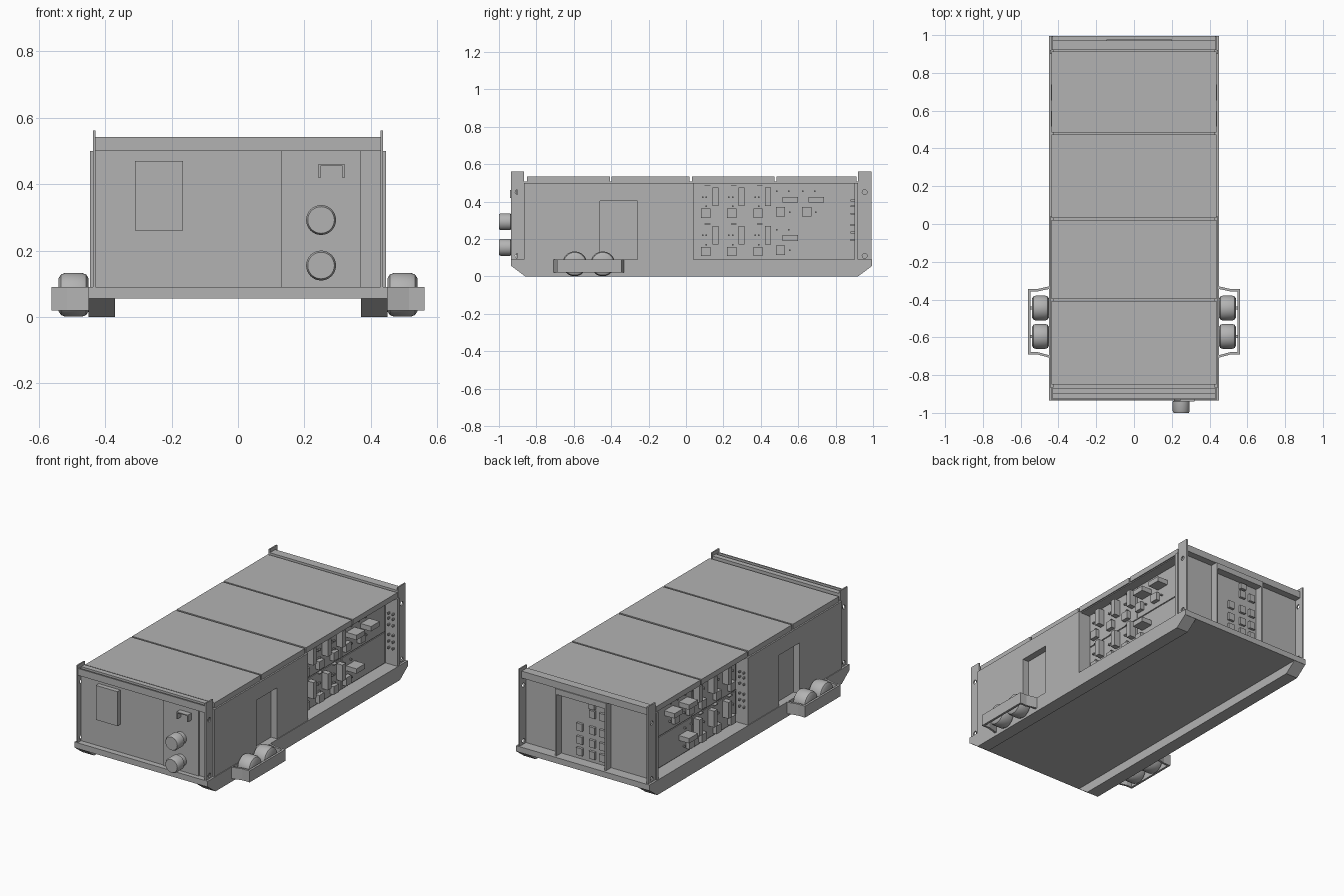
import bpy, bmesh, math
from mathutils import Matrix

if "Cube" in bpy.data.objects:
    bpy.data.objects.remove(bpy.data.objects["Cube"], do_unlink=True)

grey = bpy.data.materials.new("plain_grey")
grey.use_nodes = True
COL = (0.45, 0.45, 0.45, 1)
grey.diffuse_color = COL
grey.node_tree.nodes["Principled BSDF"].inputs["Base Color"].default_value = COL


def finish(name, bm, smooth=False):
    bmesh.ops.recalc_face_normals(bm, faces=bm.faces)
    me = bpy.data.meshes.new(name)
    bm.to_mesh(me)
    bm.free()
    me.materials.append(grey)
    ob = bpy.data.objects.new(name, me)
    bpy.context.scene.collection.objects.link(ob)
    if smooth:
        bpy.ops.object.select_all(action="DESELECT")
        ob.select_set(True)
        bpy.context.view_layer.objects.active = ob
        bpy.ops.object.shade_smooth_by_angle(angle=math.radians(35))
    return ob


def add_box(bm, x, y, z):
    """Box from three (low, high) ranges."""
    c = [(r[0] + r[1]) / 2 for r in (x, y, z)]
    d = [abs(r[1] - r[0]) for r in (x, y, z)]
    bmesh.ops.create_cube(bm, size=1, matrix=Matrix.Translation(c) @ Matrix.Diagonal((*d, 1)))


def boxes(name, *ranges):
    bm = bmesh.new()
    for r in ranges:
        add_box(bm, *r)
    return finish(name, bm)


def prism(name, points, axis, lo, hi):
    """Extrude an outline along x (points are y,z) or z (points are x,y)."""
    bm = bmesh.new()
    to3 = (lambda p: (lo, *p)) if axis == "x" else (lambda p: (*p, lo))
    face = bm.faces.new([bm.verts.new(to3(p)) for p in points])
    new = bmesh.ops.extrude_face_region(bm, geom=[face])["geom"]
    move = (hi - lo, 0, 0) if axis == "x" else (0, 0, hi - lo)
    bmesh.ops.translate(bm, vec=move, verts=[v for v in new if isinstance(v, bmesh.types.BMVert)])
    return finish(name, bm)


def lathe(name, profile, centre, axis, steps=32):
    """Spin (radius, offset) points about an axis through centre."""
    bm = bmesh.new()
    vs = [bm.verts.new((r, 0, h)) for r, h in profile]
    edges = [bm.edges.new(p) for p in zip(vs, vs[1:])]
    bmesh.ops.spin(bm, geom=vs + edges, cent=(0, 0, 0), axis=(0, 0, 1), angle=math.tau, steps=steps)
    bmesh.ops.remove_doubles(bm, verts=bm.verts, dist=1e-5)
    turn = Matrix.Rotation(math.pi / 2, 4, "Y" if axis == "x" else "X")
    bmesh.ops.transform(bm, matrix=Matrix.Translation(centre) @ turn, verts=bm.verts)
    return finish(name, bm, True)


# Base slab, body core and end walls
boxes("base_slab", ((-.45, .45), (-.935, .995), (.055, .09)))
boxes("body_core", ((-.365, .365), (-.895, .925), (.09, .5)))
boxes("front_wall", ((-.43, .43), (-.9, -.86), (.09, .5)))
boxes("back_wall", ((-.43, .43), (.9, .93), (.09, .5)))

# Roof lids and end rails
for i, (a, b) in enumerate([(-.85, -.407), (-.397, .02), (.032, .474), (.484, .912)]):
    boxes(f"roof_lid_{i}", ((-.437, .437), (a, b), (.5, .533)))
boxes("roof_deck", ((-.43, .43), (-.865, .92), (.495, .508)))
boxes("front_rail", ((-.43, .43), (-.93, -.922), (.5, .542)), ((-.43, .43), (-.93, -.865), (.5, .508)),
      ((-.43, .43), (-.9, -.868), (.5, .542)))
boxes("back_rail", ((-.43, .43), (.92, .972), (.5, .542)))

# Cutter for the holes in the corner plates
bm = bmesh.new()
for y in (-.9, .955):
    for z in (.11, .45):
        place = Matrix.Translation((0, y, z)) @ Matrix.Rotation(math.pi / 2, 4, "Y")
        bmesh.ops.create_cone(bm, cap_ends=True, segments=20, radius1=.013, radius2=.013, depth=1.2, matrix=place)
hole_cutter = finish("hole_cutter", bm)
hole_cutter.hide_render = True
hole_cutter.hide_set(True)

for s, side in ((1, "left"), (-1, "right")):
    # Runner with sloped ends
    prism(f"{side}_runner", [(-.86, 0), (.92, 0), (.995, .056), (-.935, .056)], "x", s * .37, s * .45)

    # Corner plates
    for end, a, b in (("front", -.935, -.865), ("back", .92, .992)):
        plate = boxes(f"{side}_{end}_corner_plate", ((s * .429, s * .437), (a, b), (.08, .562)))
        cut = plate.modifiers.new("holes", "BOOLEAN")
        cut.operation, cut.object, cut.solver = "DIFFERENCE", hole_cutter, "EXACT"

    # Side skin with the door notch, door at the back of it
    prism(f"{side}_side_skin", [(-.865, .09), (-.46, .09), (-.46, .402), (-.26, .402), (-.26, .09),
                                (.04, .09), (.04, .5), (-.865, .5)], "x", s * .36, s * .446)
    boxes(f"{side}_door", ((s * .36, s * .405), (-.465, -.255), (.09, .405)))
    boxes(f"{side}_bay_end", ((s * .36, s * .446), (.9, .92), (.09, .5)))

    # Equipment bay: back panels with gaps between them
    boxes(f"{side}_bay_panels", *[((s * .36, s * .37), y, z)
          for y in ((.05, .467), (.473, .89)) for z in ((.095, .282), (.288, .495))])
    bm = bmesh.new()

    def fit(y, z, w, h, d):
        add_box(bm, (s * .365, s * (.37 + d)), (y, y + w), (z, z + h))

    for low in (0, -.205):
        for y in (.08, .22, .36):
            fit(y, .313 + low, .05, .05, .025)
            fit(y + .062, .375 + low, .032, .1, .04)
            fit(y + .02, .482 + low, .03, .005, .015)
            for dy, dz in ((.005, .42), (.025, .37), (.025, .42)):
                fit(y + dy, dz + low, .008, .008, .015)
        for y in ((.48, .62) if low == 0 else (.48,)):
            fit(y, .32 + low, .05, .05, .025)
            fit(y + .035, .395 + low, .083, .03, .07)
            for dy, dz in ((0, .45), (.065, .45), (.07, .34)):
                fit(y + dy, dz + low, .008, .008, .015)
    finish(f"{side}_bay_switches", bm)

    # Small studs on the bay end wall
    y = (.88, .9) if s > 0 else (.04, .055)
    boxes(f"{side}_bay_studs", *[((s * x, s * (x + .008)), y, (z, z + .01))
          for x in (.39, .42) for z in (.19, .23, .27, .33, .37, .4)])

    # Wheel guard band
    ring = [(.44, -.71), (.515, -.69), (.562, -.69), (.562, -.345), (.515, -.345), (.44, -.328),
            (.44, -.342), (.515, -.358), (.549, -.358), (.549, -.677), (.515, -.677), (.44, -.697)]
    prism(f"{side}_wheel_guard", [(s * x, y) for x, y in ring], "z", .02, .09)

    # Wheels
    for n, y in enumerate((-.595, -.445)):
        lathe(f"{side}_wheel_{n}", [(0, -.045), (.05, -.045), (.061, -.038), (.066, -.025),
                                    (.066, .025), (.061, .038), (.05, .045), (0, .045)],
              (s * .495, y, .067), "x")
        boxes(f"{side}_axle_{n}", ((s * .44, s * .555), (y - .008, y + .008), (.059, .075)))

# Front: cabinet, service plate, handle and couplings
boxes("front_cabinet", ((-.31, -.165), (-.928, -.895), (.26, .47)))
boxes("front_service_plate", ((.13, .37), (-.907, -.895), (.09, .5)))
boxes("front_handle", ((.243, .32), (-.94, -.934), (.455, .461)),
      ((.243, .249), (-.94, -.9), (.418, .461)), ((.314, .32), (-.94, -.9), (.418, .461)),
      ((.243, .32), (-.94, -.9), (.457, .461)))
for n, z in enumerate((.155, .292)):
    lathe(f"front_coupling_{n}", [(0, -.02), (.037, -.02), (.037, .028), (.045, .032), (.045, .084),
                                  (.04, .093), (0, .093)], (.25, -.907, z), "y")

# Back: control recess frame and buttons
boxes("back_control_frame", ((.19, .2), (.925, .978), (.09, .47)), ((-.145, -.135), (.925, .978), (.09, .47)),
      ((-.145, .2), (.925, .978), (.465, .5)))
bm = bmesh.new()
for x, rows in ((.06, (.14, .21, .29)), (-.025, (.14, .21, .29, .39)), (-.095, (.14, .21, .29, .39))):
    for z in rows:
        add_box(bm, (x - .02, x + .02), (.925, .945), (z - .025, z + .02))
add_box(bm, (-.045, -.005), (.925, .95), (.42, .455))
finish("back_buttons", bm)
